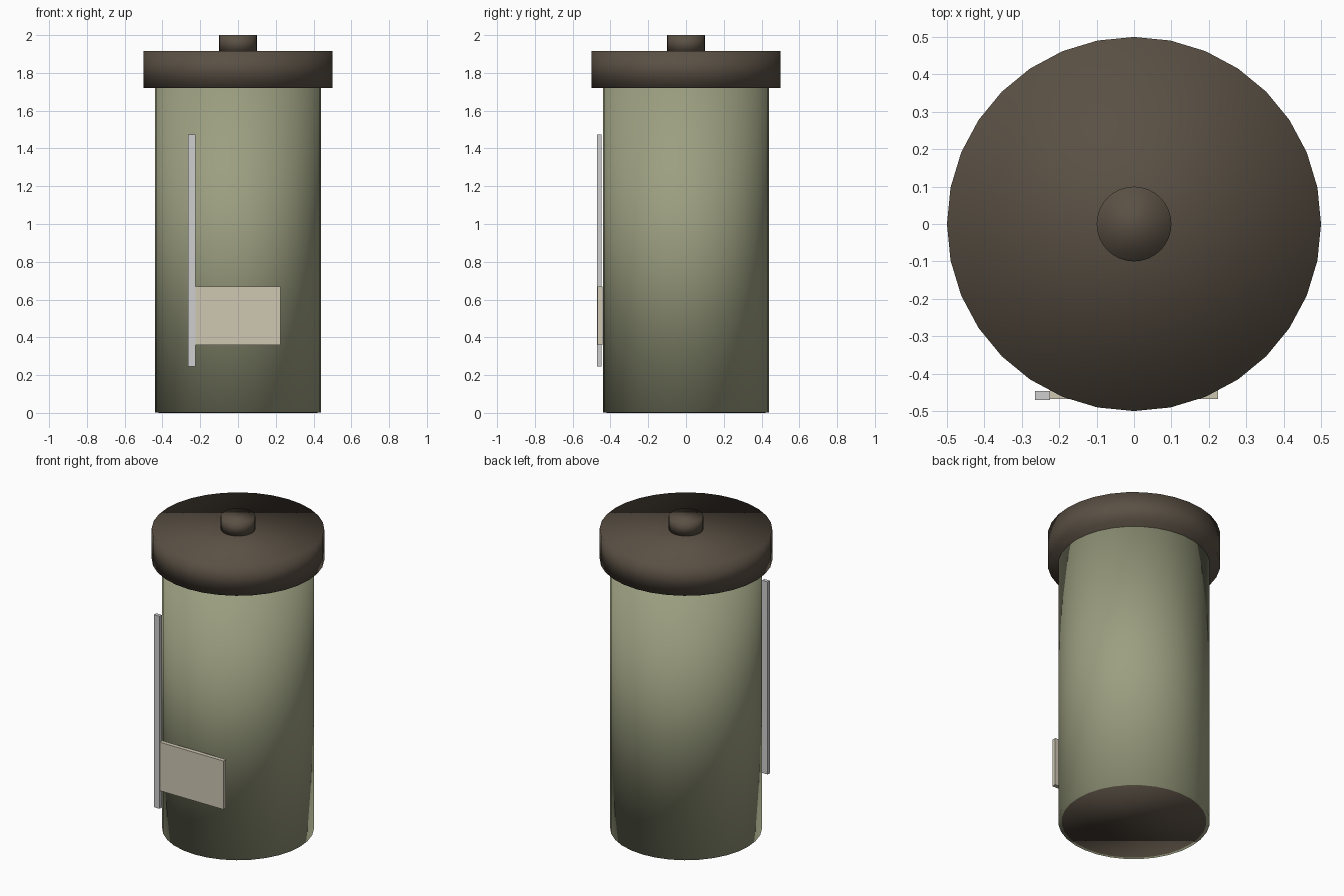
import bpy

if "Cube" in bpy.data.objects:
    bpy.data.objects.remove(bpy.data.objects["Cube"])


def material(name, rgb):
    mat = bpy.data.materials.new(name)
    mat.diffuse_color = (*rgb, 1)
    mat.use_nodes = True
    mat.node_tree.nodes["Principled BSDF"].inputs["Base Color"].default_value = mat.diffuse_color
    return mat


def cylinder(name, radius, z0, z1, mat):
    bpy.ops.mesh.primitive_cylinder_add(
        vertices=32, radius=radius, depth=z1 - z0, location=(0, 0, (z0 + z1) / 2))
    obj = bpy.context.object
    obj.name = name
    obj.data.materials.append(mat)
    # soft shading runs over the rims as well as around the sides
    bpy.ops.object.shade_smooth()
    return obj


def box(name, x, y, z, mat):
    centre = [(a + b) / 2 for a, b in (x, y, z)]
    bpy.ops.mesh.primitive_cube_add(size=1, location=centre)
    obj = bpy.context.object
    obj.name = name
    obj.scale = [b - a for a, b in (x, y, z)]
    bpy.ops.object.transform_apply(location=False, rotation=False, scale=True)
    obj.data.materials.append(mat)
    return obj


olive = material("olive_green", (0.33, 0.345, 0.216))
brown = material("dark_brown", (0.102, 0.080, 0.058))
cream = material("cream", (0.62, 0.57, 0.45))
silver = material("light_grey", (0.62, 0.62, 0.63))

# Canister with a dark underside
cylinder("body", 0.44, 0.002, 1.72, olive)
cylinder("base_disc", 0.42, 0.0, 0.008, brown)

# Overhanging lid and its knob
cylinder("lid", 0.50, 1.72, 1.915, brown)
cylinder("lid_knob", 0.10, 1.91, 2.0, brown)

# Front fittings: upright strip and label plate beside it
box("front_strip", (-0.265, -0.225), (-0.47, -0.447), (0.245, 1.475), silver)
box("label_plate", (-0.225, 0.225), (-0.468, -0.442), (0.36, 0.67), cream)
